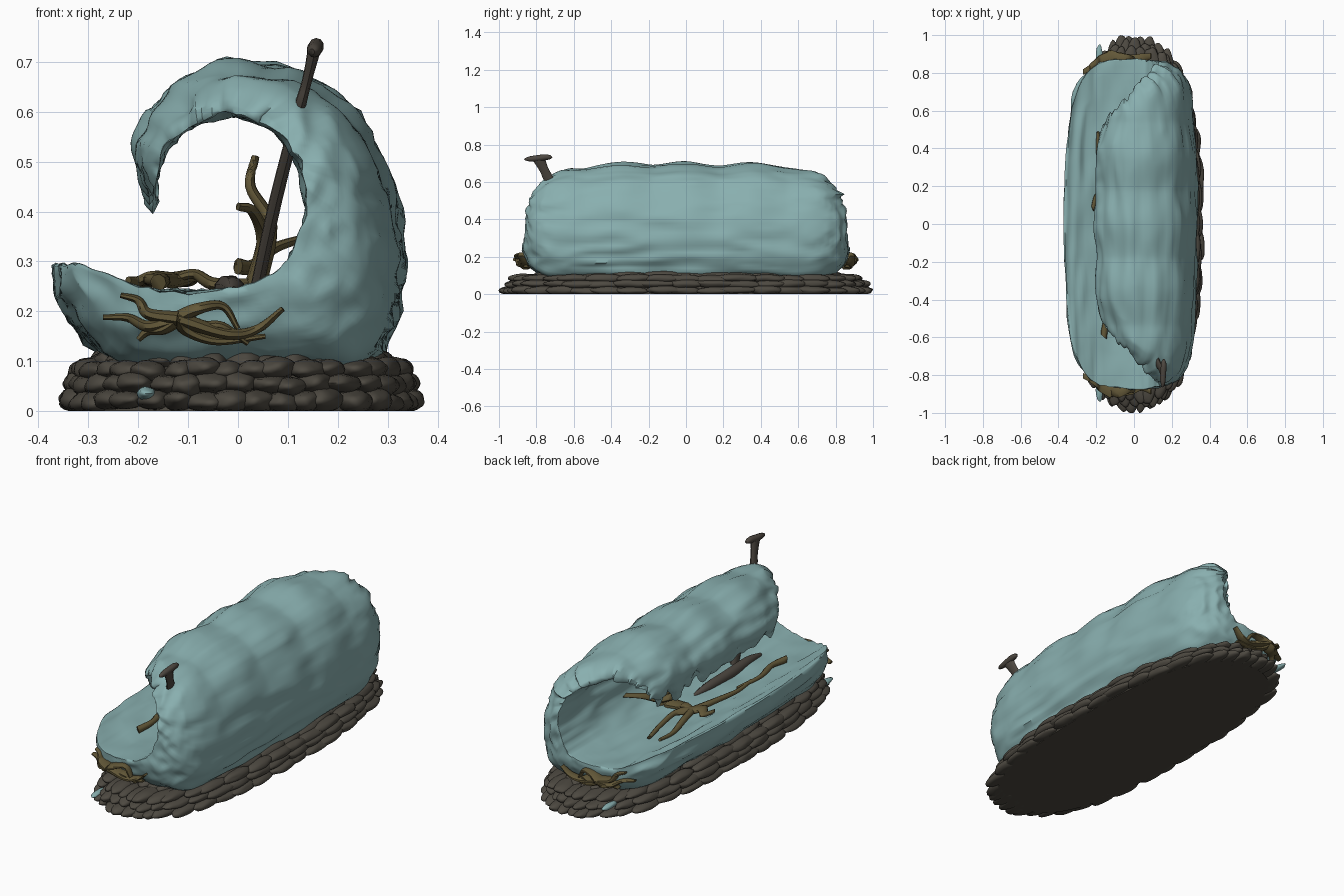
import bpy, bmesh, math, random
from mathutils import Vector, noise

random.seed(4)
if "Cube" in bpy.data.objects:
    bpy.data.objects.remove(bpy.data.objects["Cube"])

STRETCH = 2.7   # the whole sculpture is stretched along y


def material(name, rgb):
    m = bpy.data.materials.new(name)
    m.use_nodes = True
    m.diffuse_color = (*rgb, 1)
    bsdf = m.node_tree.nodes["Principled BSDF"]
    bsdf.inputs["Base Color"].default_value = (*rgb, 1)
    bsdf.inputs["Roughness"].default_value = 0.8
    return m


WATER = material("sea teal", (0.25, 0.43, 0.43))
STONE = material("dark stone", (0.075, 0.067, 0.053))
KELP = material("olive kelp", (0.125, 0.098, 0.04))
WOOD = material("weathered wood", (0.075, 0.064, 0.052))


def finish(bm, name, mat, angle=60):
    bmesh.ops.recalc_face_normals(bm, faces=bm.faces)
    mesh = bpy.data.meshes.new(name)
    bm.to_mesh(mesh)
    bm.free()
    mesh.materials.append(mat)
    obj = bpy.data.objects.new(name, mesh)
    bpy.context.collection.objects.link(obj)
    bpy.ops.object.select_all(action="DESELECT")
    obj.select_set(True)
    bpy.context.view_layer.objects.active = obj
    bpy.ops.object.shade_smooth_by_angle(angle=math.radians(angle))


def spline(points, steps):
    """Smooth curve through points of any dimension."""
    p = [Vector(q) for q in points]
    p = [2 * p[0] - p[1]] + p + [2 * p[-1] - p[-2]]
    out = []
    for a, b, c, d in zip(p, p[1:], p[2:], p[3:]):
        for k in range(steps):
            t = k / steps
            out.append(0.5 * (2 * b + (c - a) * t + (2 * a - 5 * b + 4 * c - d) * t**2
                              + (3 * b - a - 3 * c + d) * t**3))
    return out + [p[-2]]


def skin(bm, rings, caps=True):
    """Bridge a list of closed point rings."""
    rows = [[bm.verts.new(co) for co in ring] for ring in rings]
    n = len(rows[0])
    for a, b in zip(rows, rows[1:]):
        for k in range(n):
            bm.faces.new((a[k], a[(k + 1) % n], b[(k + 1) % n], b[k]))
    if caps:
        bm.faces.new(rows[0])
        bm.faces.new(rows[-1])


def tube(bm, points, sides=8, steps=6):
    """Round strand through (x, y, z, radius) points, stretched in y."""
    path = spline(points, steps)
    rings = []
    for i, q in enumerate(path):
        tangent = (path[min(i + 1, len(path) - 1)] - path[max(i - 1, 0)]).to_3d().normalized()
        u = tangent.cross(Vector((0.3, 0.4, 1))).normalized()
        v = tangent.cross(u)
        ring = []
        for k in range(sides):
            a = math.tau * k / sides
            co = q.to_3d() + (u * math.cos(a) + v * math.sin(a)) * max(q[3], 0.001)
            ring.append((co.x, co.y * STRETCH, co.z))
        rings.append(ring)
    skin(bm, rings)


# Breaking wave: outer x, z / inner x, z / half length, from pool rim to curl tip
stations = [
    (-.37, .29, -.365, .292, .62), (-.35, .2, -.3, .275, .77), (-.23, .09, -.2, .243, .85),
    (0, .08, -.02, .24, .87), (.24, .085, .08, .275, .87), (.315, .17, .13, .34, .86),
    (.335, .28, .15, .42, .86), (.315, .43, .14, .49, .84), (.25, .575, .1, .55, .81),
    (.15, .66, .05, .585, .75), (0, .695, -.02, .603, .68), (-.1, .66, -.09, .58, .62),
    (-.175, .595, -.145, .54, .57), (-.205, .52, -.175, .49, .52), (-.18, .44, -.18, .442, .47)]
section = spline(stations, 6)
last = len(section) - 1
rings = []
COUNT = 150
for j in range(COUNT + 1):
    t = math.sin((j / COUNT - 0.5) * math.pi)
    outer, inner = [], []
    for i, s in enumerate(section):
        curl = min(1, max(0, i / last - 0.4) * 5)
        swell = math.sqrt(max(0, 1 - abs(t) ** (10 - 3 * curl)))
        ragged = 0.07 * curl * noise.noise((i * 0.4, 9 * math.copysign(1, t), 2))
        y = s[4] * t * (1 + ragged * abs(t) ** 3)
        # dripping fringe towards the curl tip
        fringe = max(0, i / last - 0.84) / 0.16
        drip = -0.06 * fringe * noise.noise((3, y * 14, 1))
        narrow = 1 - 0.1 * t * t
        inside = Vector((s[2] * narrow, y, s[3] + drip))
        outside = Vector((s[0] * narrow, y, s[1] + drip))
        outer.append(inside.lerp(outside, swell))
        inner.append(inside)
    rings.append(outer + inner[::-1])
bm = bmesh.new()
skin(bm, rings, caps=False)
bmesh.ops.remove_doubles(bm, verts=bm.verts, dist=0.0008)
bmesh.ops.recalc_face_normals(bm, faces=bm.faces)
bm.normal_update()
for v in bm.verts:
    c = v.co
    rough = noise.noise((c.x * 14, c.y * 6, c.z * 14))
    swells = abs(math.cos(math.pi * c.y / 0.36)) ** 1.5 - 0.5
    ripple = swells * min(1, max(0, c.z - 0.25) * 3)
    crease = abs(noise.noise((c.x * 17, c.y * 2.5, c.z * 17)))
    v.co = c + v.normal * (0.009 * rough + 0.018 * ripple - 0.018 * (crease - 0.25))
finish(bm, "breaking_wave", WATER)


def outline(angle, r):
    """Rounded oblong footprint in unit space."""
    c, s = math.cos(angle), math.sin(angle)
    n = 2.6
    return Vector((c, s, 0)) * (r / (abs(c) ** n + abs(s) ** n) ** (1 / n))


# Solid core under the stones
bm = bmesh.new()
angles = [math.tau * k / 72 for k in range(72)]
skin(bm, [[(p.x * 0.36 + 0.005, p.y, z) for p in (outline(a, r) for a in angles)]
          for z, r in ((0, 0.91), (0.04, 0.88), (0.09, 0.8))])
finish(bm, "base_core", STONE)


def stone(bm, centre, angle, radial, across, height):
    made = bmesh.ops.create_icosphere(bm, subdivisions=3, radius=1)["verts"]
    out = Vector((math.cos(angle), math.sin(angle), 0))
    side = Vector((-out.y, out.x, 0))
    seed = random.random() * 50
    for v in made:
        c = v.co * (1 + 0.16 * noise.noise(v.co * 1.3 + Vector((seed, 0, 0))))
        p = centre + out * c.x * radial + side * c.y * across
        v.co = (p.x * 0.364 + 0.006, p.y, max(0, centre.z + c.z * height))


# Rings of flat overlapping stones
for label, z, r, count in (("lower", 0.02, 0.91, 42), ("middle", 0.053, 0.885, 40),
                           ("upper", 0.083, 0.855, 38), ("top", 0.098, 0.75, 32)):
    bm = bmesh.new()
    for k in range(count):
        a = math.tau * (k + random.uniform(-0.2, 0.2)) / count
        centre = outline(a, r + random.uniform(-0.012, 0.012))
        centre.z = z + random.uniform(-0.004, 0.004)
        stone(bm, centre, a, random.uniform(0.08, 0.095), random.uniform(0.09, 0.12),
              random.uniform(0.019, 0.025))
    finish(bm, label + "_stones", STONE, 70)

# Splashes of water caught among the stones
bm = bmesh.new()
for x, y, z in ((-0.52, -0.88, 0.035), (-0.52, 0.89, 0.07)):
    stone(bm, Vector((x, y, z)), 1.6, 0.06, 0.05, 0.014)
finish(bm, "water_splashes", WATER)

# Leaning post with a flattened head lying across its top
bm = bmesh.new()
tube(bm, [(.035, -.165, .235, .013), (.075, -.215, .42, .013), (.12, -.266, .595, .012),
          (.135, -.278, .65, .01), (.145, -.286, .69, .011), (.154, -.293, .73, .014)],
     sides=10, steps=4)
tube(bm, [(.148, -.318, .72, .006), (.152, -.308, .722, .014), (.155, -.29, .728, .016),
          (.158, -.274, .735, .014), (.159, -.267, .738, .006)], sides=10, steps=4)
finish(bm, "leaning_post", WOOD)

# Sunken timber half buried at the back of the pool
bm = bmesh.new()
tube(bm, [(-.01, -.02, .235, .01), (-.02, -.06, .245, .024), (-.02, -.12, .245, .028),
          (-.01, -.18, .245, .024), (-.01, -.22, .24, .01)])
finish(bm, "sunken_timber", WOOD)

# Kelp star on each end of the wave, wrapped around its corner
heart = (-.12, .185)
arms = [((-.18, .195), (-.2, .222), (-.235, .232)), ((-.18, .17), (-.22, .187), (-.27, .188)),
        ((-.15, .165), (-.18, .16), (-.2, .143)), ((-.08, .205), (-.03, .21), (.0, .165)),
        ((-.07, .17), (-.03, .17), (.02, .135)), ((-.02, .155), (.04, .165), (.09, .205)),
        ((-.1, .16), (-.04, .14), (.055, .15))]
for label, end in (("front", -1), ("back", 1)):
    bm = bmesh.new()
    for arm in arms:
        strand = []
        for k, (x, z) in enumerate((heart, *arm)):
            wrap = 0.25 * max(0, -x - 0.16) + 0.12 * max(0, 0.2 - z)
            depth = .324 - wrap + random.uniform(-.003, .006)
            strand.append((x, depth * end, z, .016 - .0035 * k))
        tube(bm, strand)
    finish(bm, label + "_kelp", KELP)

# Kelp growing inside the curl, and a star trailing over the pool
bm = bmesh.new()
for strand in (
        [(.04, .05, .25), (.065, .05, .37), (.025, .07, .45), (.035, .09, .51)],
        [(.03, .04, .25), (.05, .03, .34), (.03, .0, .4), (0, -.02, .41)],
        [(0, .04, .29), (.03, .06, .29), (.07, .09, .325), (.125, .12, .345)],
        [(.02, .04, .25), (-.05, .04, .255), (-.09, .05, .275), (-.14, .05, .26)],
        [(-.13, .05, .262), (-.16, .09, .265), (-.19, .14, .255), (-.19, .18, .26)],
        [(-.13, .05, .262), (-.09, .08, .27), (-.1, .13, .26), (-.13, .18, .255)],
        [(-.13, .05, .262), (-.17, .04, .268), (-.2, .05, .26), (-.22, .03, .262)],
        [(-.13, .05, .262), (-.16, .0, .265), (-.18, -.06, .262), (-.17, -.11, .265)],
        [(-.16, -.22, .258), (-.15, -.18, .262), (-.18, -.13, .264), (-.16, -.07, .262)]):
    tube(bm, [(*p, .017 - .003 * k) for k, p in enumerate(strand)])
finish(bm, "inner_kelp", KELP)
